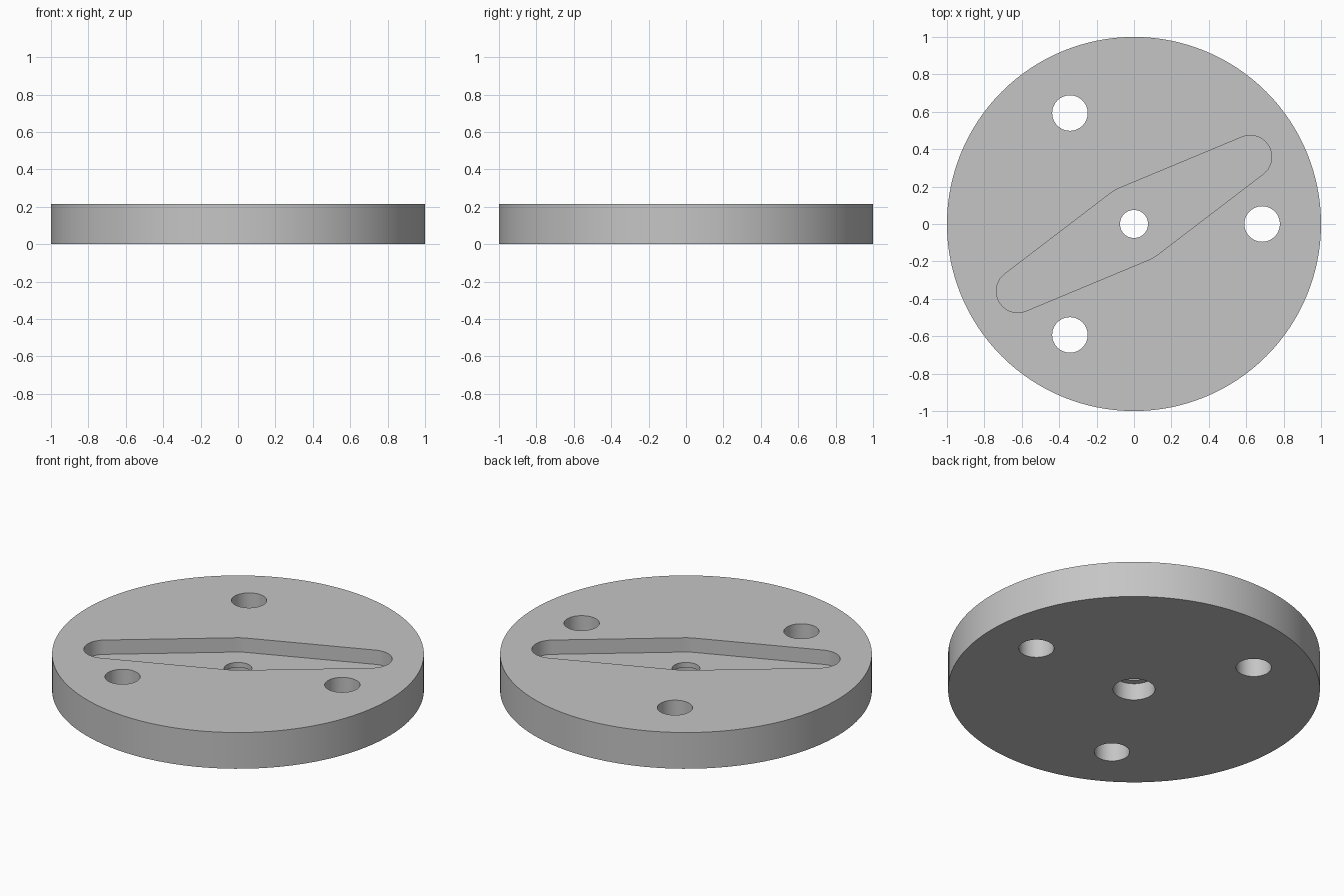
import bpy
import bmesh
from math import radians, degrees, asin, cos, sin

cube = bpy.data.objects.get("Cube")
if cube:
    bpy.data.objects.remove(cube, do_unlink=True)

HEIGHT = 0.215
SLOT_FLOOR = 0.13
BORE_TOP = 0.1

grey = bpy.data.materials.new("plain grey")
grey.use_nodes = True
COLOUR = (0.56, 0.56, 0.56, 1)
grey.diffuse_color = COLOUR
grey.node_tree.nodes["Principled BSDF"].inputs["Base Color"].default_value = COLOUR


def arc(cx, cy, r, start, end, steps):
    """Points along an arc, angles in degrees."""
    angles = [radians(start + (end - start) * i / steps) for i in range(steps + 1)]
    return [(cx + r * cos(a), cy + r * sin(a)) for a in angles]


def circle(cx, cy, r, sides):
    return arc(cx, cy, r, 0, 360, sides)[:-1]


def prism(name, outline, z0, z1):
    """Extrude a flat outline from z0 to z1."""
    bm = bmesh.new()
    base = bm.faces.new([bm.verts.new((x, y, z0)) for x, y in outline])
    grown = bmesh.ops.extrude_face_region(bm, geom=[base])["geom"]
    verts = [v for v in grown if isinstance(v, bmesh.types.BMVert)]
    bmesh.ops.translate(bm, verts=verts, vec=(0, 0, z1 - z0))
    bmesh.ops.recalc_face_normals(bm, faces=bm.faces)
    mesh = bpy.data.meshes.new(name)
    bm.to_mesh(mesh)
    bm.free()
    mesh.materials.append(grey)
    obj = bpy.data.objects.new(name, mesh)
    bpy.context.collection.objects.link(obj)
    return obj


def slot_outline(angle, reach, hub_r, tip_r):
    """Wide hub tapering to a round tip at each end."""
    lean = degrees(asin((hub_r - tip_r) / reach))
    points = []
    for turn in (angle, angle + 180):
        a = radians(turn)
        points += arc(reach * cos(a), reach * sin(a), tip_r,
                      turn - 90 + lean, turn + 90 - lean, 32)
        points += arc(0, 0, hub_r, turn + 90 - lean, turn + 90 + lean, 6)
    return points


# Round plate
disc = prism("disc", circle(0, 0, 1, 128), 0, HEIGHT)

# Tapered slot in the top, stepped centre hole, three bolt holes
cutters = [
    prism("slot_cutter", slot_outline(30, 0.717, 0.207, 0.115), SLOT_FLOOR, HEIGHT + 0.1),
    prism("centre_hole_cutter", circle(0, 0, 0.075, 48), -0.1, HEIGHT + 0.1),
    prism("counterbore_cutter", circle(0, 0, 0.113, 48), -0.1, BORE_TOP),
]
for i in range(3):
    a = radians(120 * i)
    cutters.append(prism("bolt_hole_cutter", circle(0.685 * cos(a), 0.685 * sin(a), 0.095, 48),
                         -0.1, HEIGHT + 0.1))

bpy.ops.object.select_all(action='DESELECT')
disc.select_set(True)
bpy.context.view_layer.objects.active = disc
for cutter in cutters:
    cutter.hide_render = True
    mod = disc.modifiers.new("cut", 'BOOLEAN')
    mod.operation = 'DIFFERENCE'
    mod.solver = 'EXACT'
    mod.object = cutter
    bpy.ops.object.modifier_apply(modifier=mod.name)
    bpy.data.objects.remove(cutter, do_unlink=True)

bpy.ops.object.shade_smooth_by_angle(angle=radians(30))
